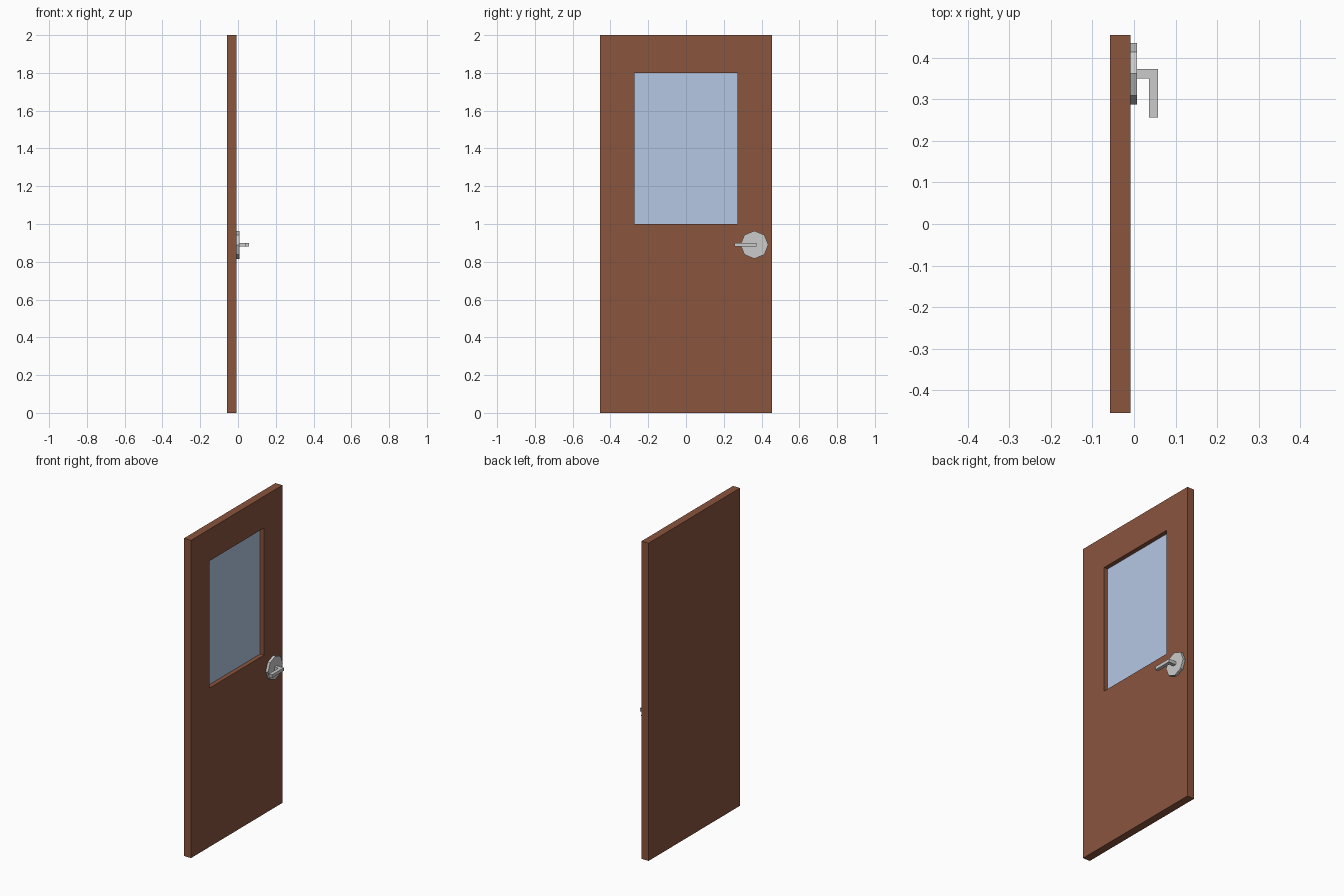
import bpy, bmesh, math
from mathutils import Matrix, Vector

if "Cube" in bpy.data.objects:
    bpy.data.objects.remove(bpy.data.objects["Cube"])


def material(name, rgb):
    m = bpy.data.materials.new(name)
    m.diffuse_color = (*rgb, 1.0)
    m.use_nodes = True
    m.node_tree.nodes["Principled BSDF"].inputs["Base Color"].default_value = m.diffuse_color
    return m


def finish(name, bm, mat=None):
    bmesh.ops.recalc_face_normals(bm, faces=bm.faces[:])
    me = bpy.data.meshes.new(name)
    bm.to_mesh(me)
    bm.free()
    ob = bpy.data.objects.new(name, me)
    bpy.context.collection.objects.link(ob)
    if mat:
        me.materials.append(mat)
    return ob


def box(lo, hi):
    lo, hi = Vector(lo), Vector(hi)
    bm = bmesh.new()
    bmesh.ops.create_cube(bm, size=1, matrix=Matrix.Translation((lo + hi) / 2)
                          @ Matrix.Diagonal((*(hi - lo), 1)))
    return bm


wood = material("wood", (0.254, 0.089, 0.048))
pane = material("glass", (0.462, 0.571, 0.776))

BACK, FACE = -0.058, -0.009          # door thickness along x
HALF_W, WIN_W = 0.455, 0.272
WIN_LO, WIN_HI = 1.0, 1.8
GLASS_X = -0.036

# Door slab with a window pocket sunk into its +x face
bm = box((BACK, -HALF_W, 0), (FACE, HALF_W, 2))
front = max(bm.faces, key=lambda f: f.calc_center_median().x)
bmesh.ops.inset_region(bm, faces=[front], thickness=0.1)
for v in front.verts:
    v.co.y = math.copysign(WIN_W, v.co.y)
    v.co.z = WIN_HI if v.co.z > 1 else WIN_LO
floor = bmesh.ops.extrude_discrete_faces(bm, faces=[front])["faces"][0]
for v in floor.verts:
    v.co.x = GLASS_X - 0.004
finish("door_slab", bm, wood)

# Glass pane resting in the pocket
finish("window_glass", box((GLASS_X - 0.0035, -WIN_W, WIN_LO),
                           (GLASS_X, WIN_W, WIN_HI)), pane)

# Octagonal handle plate, one corner pointing up
HY, HZ = 0.362, 0.89
bm = bmesh.new()
bmesh.ops.create_cone(bm, cap_ends=True, segments=8, radius1=0.074, radius2=0.074,
                      depth=0.016,
                      matrix=Matrix.Translation((FACE + 0.008, HY, HZ))
                      @ Matrix.Rotation(math.pi / 2, 4, 'Y'))
finish("handle_plate", bm)

# L-shaped lever: flat profile extruded upward
profile = [(0.007, 0.373), (0.058, 0.373), (0.058, 0.256),
           (0.036, 0.256), (0.036, 0.351), (0.007, 0.351)]
bm = bmesh.new()
f = bm.faces.new([bm.verts.new((x, y, HZ - 0.01)) for x, y in profile])
ext = bmesh.ops.extrude_face_region(bm, geom=[f])["geom"]
bmesh.ops.translate(bm, vec=(0, 0, 0.02),
                    verts=[g for g in ext if isinstance(g, bmesh.types.BMVert)])
finish("handle_lever", bm)
